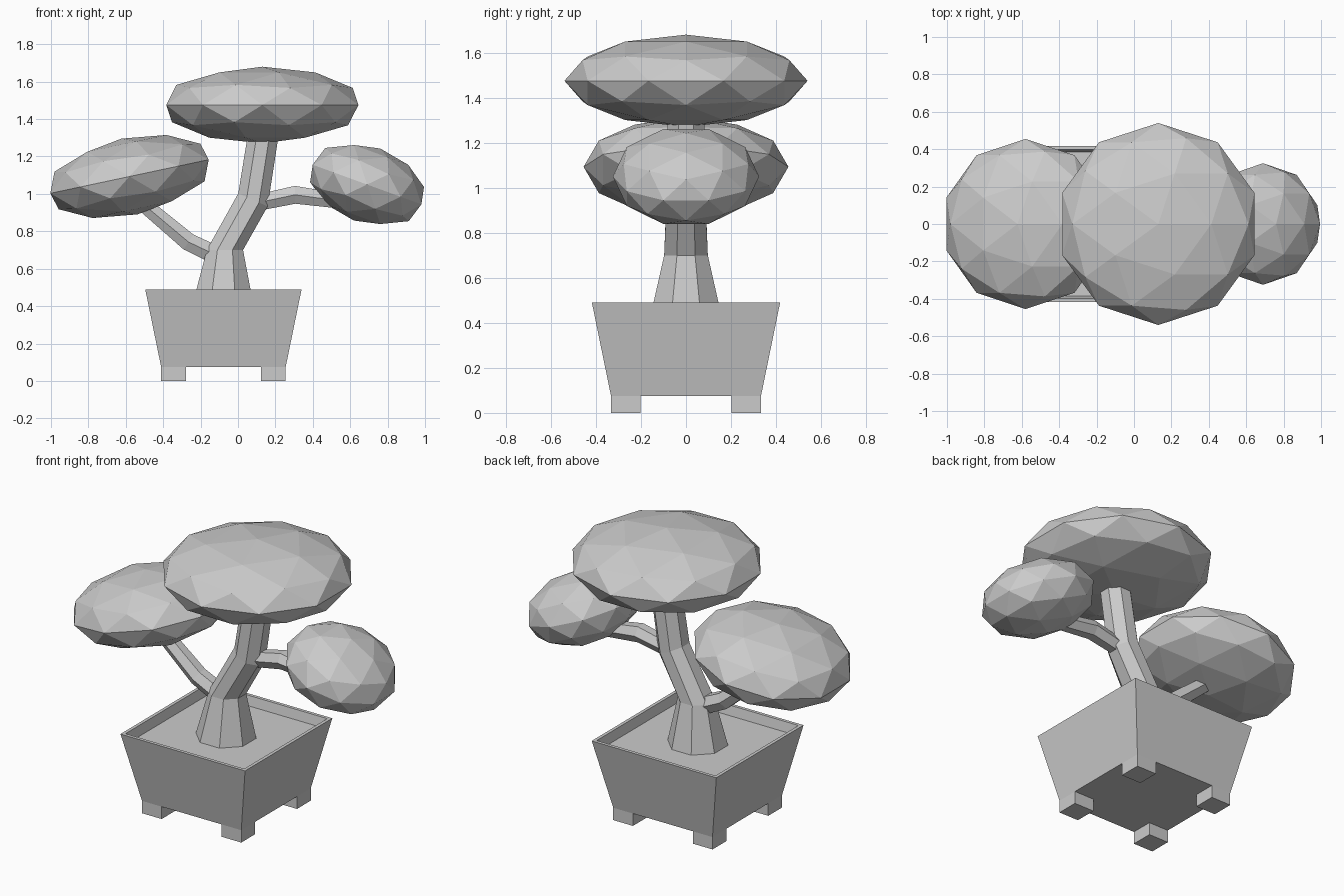
import bpy, bmesh
from math import radians, sin, cos, pi
from mathutils import Matrix, Vector

if "Cube" in bpy.data.objects:
    bpy.data.objects.remove(bpy.data.objects["Cube"])

CX = -0.078  # pot centre in x


def finish(name, bm):
    bmesh.ops.recalc_face_normals(bm, faces=bm.faces)
    mesh = bpy.data.meshes.new(name)
    bm.to_mesh(mesh)
    bm.free()
    obj = bpy.data.objects.new(name, mesh)
    bpy.context.collection.objects.link(obj)
    return obj


def loft(name, rings):
    """Skin a list of equal-length point rings and cap both ends."""
    bm = bmesh.new()
    loops = [[bm.verts.new(p) for p in ring] for ring in rings]
    n = len(loops[0])
    for a, b in zip(loops, loops[1:]):
        for i in range(n):
            j = (i + 1) % n
            bm.faces.new((a[i], a[j], b[j], b[i]))
    bm.faces.new(loops[0])
    bm.faces.new(loops[-1])
    return finish(name, bm)


def tube(name, path, sides):
    """Faceted limb; path rows are x, z, radius, lean towards +x in degrees."""
    rings = []
    for x, z, r, lean in path:
        m = Matrix.Translation((x, 0, z)) @ Matrix.Rotation(radians(lean), 4, 'Y')
        angles = [2 * pi * (i + 0.5) / sides for i in range(sides)]
        rings.append([m @ Vector((r * cos(a), r * sin(a), 0)) for a in angles])
    loft(name, rings)


def foliage(name, x, z, radius, height, lean):
    """Flattened, tilted icosphere clump."""
    bm = bmesh.new()
    m = (Matrix.Translation((x, 0, z)) @ Matrix.Rotation(radians(lean), 4, 'Y')
         @ Matrix.Diagonal((radius, radius, height, 1)))
    bmesh.ops.create_icosphere(bm, subdivisions=2, radius=1, matrix=m)
    finish(name, bm)


# Tapered square pot: outer wall, rim, inner wall, soil surface
profile = [(0.333, 0.075), (0.418, 0.49), (0.398, 0.49), (0.386, 0.433)]
loft("pot", [[(CX + sx * h, sy * h, z) for sx, sy in ((-1, -1), (1, -1), (1, 1), (-1, 1))]
             for h, z in profile])

# Four corner feet
for sx, side in ((-1, "left"), (1, "right")):
    for sy, end in ((-1, "front"), (1, "back")):
        bm = bmesh.new()
        m = (Matrix.Translation((CX + sx * 0.267, sy * 0.267, 0.0375))
             @ Matrix.Diagonal((0.132, 0.132, 0.075, 1)))
        bmesh.ops.create_cube(bm, size=1, matrix=m)
        finish(f"foot_{end}_{side}", bm)

# Trunk and branches
tube("trunk", [(-0.08, 0.425, 0.172, 0), (-0.07, 0.70, 0.105, 0),
               (0.08, 0.968, 0.093, 24), (0.142, 1.36, 0.088, 9)], 8)
tube("left_branch", [(-0.08, 0.655, 0.057, -64), (-0.265, 0.743, 0.055, -57),
                     (-0.55, 0.982, 0.045, -50)], 6)
tube("right_branch", [(0.10, 0.952, 0.05, 78), (0.305, 0.995, 0.055, 88),
                      (0.60, 0.955, 0.045, 98)], 6)

# Foliage clumps
foliage("top_foliage", 0.13, 1.475, 0.54, 0.205, 0)
foliage("left_foliage", -0.58, 1.093, 0.455, 0.207, -12)
foliage("right_foliage", 0.69, 1.05, 0.325, 0.205, 20)
